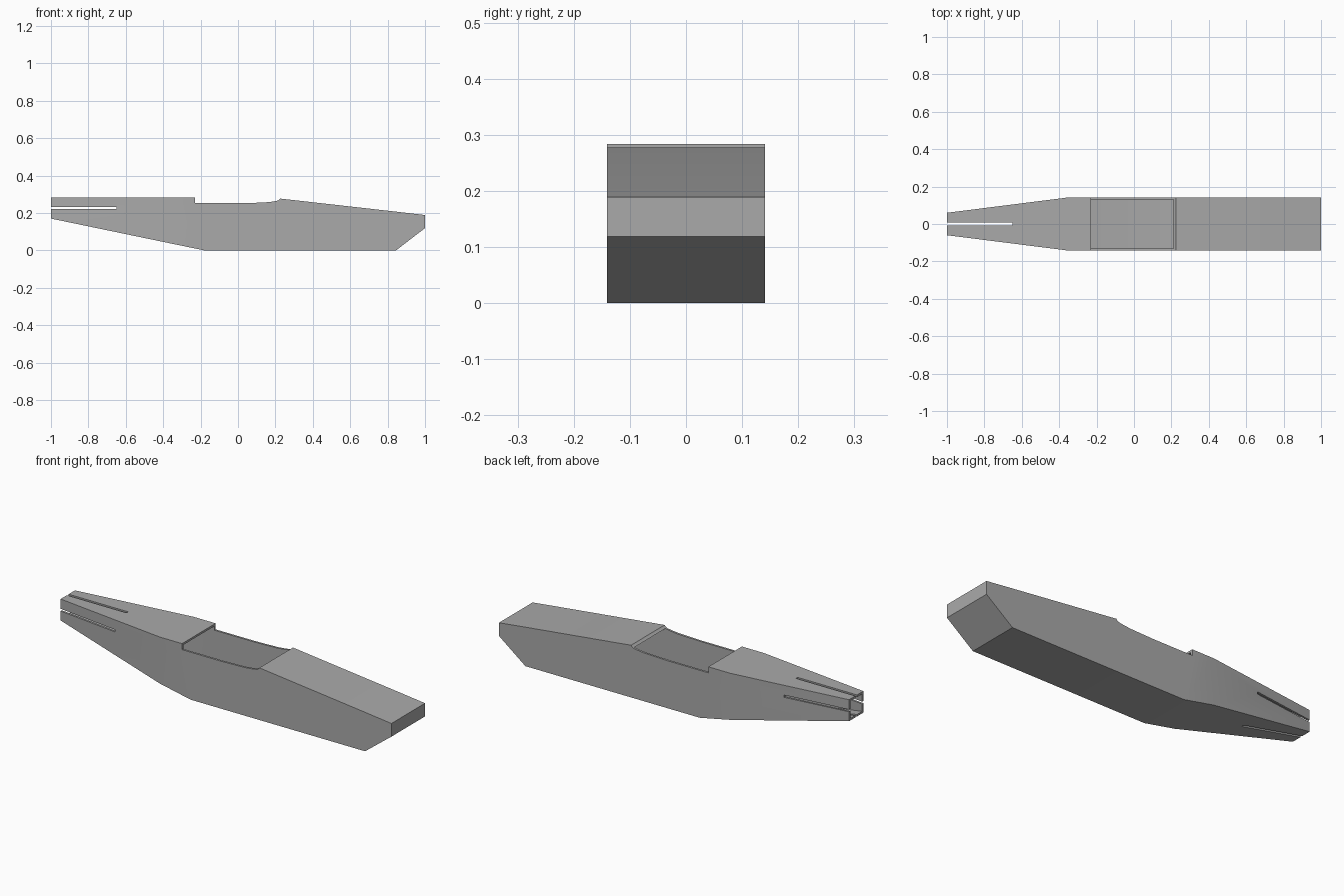
import bpy
import bmesh

cube = bpy.data.objects.get("Cube")
if cube:
    bpy.data.objects.remove(cube)

WALL = 0.011

grey = bpy.data.materials.new("plain grey")
grey.use_nodes = True
colour = (0.4, 0.4, 0.4, 1)
grey.diffuse_color = colour
grey.node_tree.nodes["Principled BSDF"].inputs["Base Color"].default_value = colour


def make_object(name, bm):
    bmesh.ops.recalc_face_normals(bm, faces=bm.faces)
    mesh = bpy.data.meshes.new(name)
    bm.to_mesh(mesh)
    bm.free()
    mesh.materials.append(grey)
    obj = bpy.data.objects.new(name, mesh)
    bpy.context.collection.objects.link(obj)
    return obj


def loft(name, stations):
    """Rectangular sections (x, half width, bottom, top) joined in order."""
    bm = bmesh.new()
    rings = [[bm.verts.new((x, y, z)) for y, z in
              ((-w, lo), (w, lo), (w, hi), (-w, hi))]
             for x, w, lo, hi in stations]
    for a, b in zip(rings, rings[1:]):
        for i in range(4):
            j = (i + 1) % 4
            bm.faces.new((a[i], a[j], b[j], b[i]))
    bm.faces.new(rings[0])
    bm.faces.new(rings[-1])
    return make_object(name, bm)


def box(name, x0, x1, half_y, z0, z1):
    return loft(name, [(x0, half_y, z0, z1), (x1, half_y, z0, z1)])


def cut(target, cutter):
    cutter.hide_render = True
    mod = target.modifiers.new("cut", "BOOLEAN")
    mod.operation = "DIFFERENCE"
    mod.solver = "EXACT"
    mod.object = cutter
    bpy.context.view_layer.objects.active = target
    bpy.ops.object.modifier_apply(modifier=mod.name)
    bpy.data.objects.remove(cutter)


# Outer hull, tail to nose
hull = [(-1, 0.06, 0.17, 0.284), (-0.36, 0.141, 0.037, 0.284),
        (-0.18, 0.141, 0, 0.284), (0.225, 0.141, 0, 0.277),
        (0.845, 0.141, 0, 0.207), (1, 0.141, 0.119, 0.189)]
fuselage = loft("fuselage_shell", hull)

# Hollow interior, open at the tail
inner = [(x, w - WALL, lo + WALL, hi - WALL) for x, w, lo, hi in hull]
inner[0] = (-1.064, 0.052 - WALL, 0.183 + WALL, 0.284 - WALL)
inner[-2] = (0.842,) + inner[-2][1:]
inner[-1] = (1 - WALL, 0.141 - WALL, 0.119 + WALL * 0.6, 0.19 - WALL)
cut(fuselage, loft("interior_cutter", inner))

# Cockpit opening with a curved front rim
rim = [(-0.23, 0.252), (0, 0.252), (0.08, 0.254), (0.14, 0.256),
       (0.18, 0.26), (0.205, 0.264), (0.216, 0.268), (0.227, 0.28)]
cut(fuselage, loft("cockpit_cutter", [(x, 0.3, z, 0.4) for x, z in rim]))

# Tail slots for the fin and the tailplane
cut(fuselage, box("fin_slot_cutter", -1.1, -0.65, 0.007, -0.1, 0.4))
cut(fuselage, box("tailplane_slot_cutter", -1.1, -0.65, 0.3, 0.22, 0.232))

bpy.ops.object.select_all(action="DESELECT")
fuselage.select_set(True)
bpy.context.view_layer.objects.active = fuselage
bpy.ops.object.shade_smooth_by_angle(angle=0.5)
